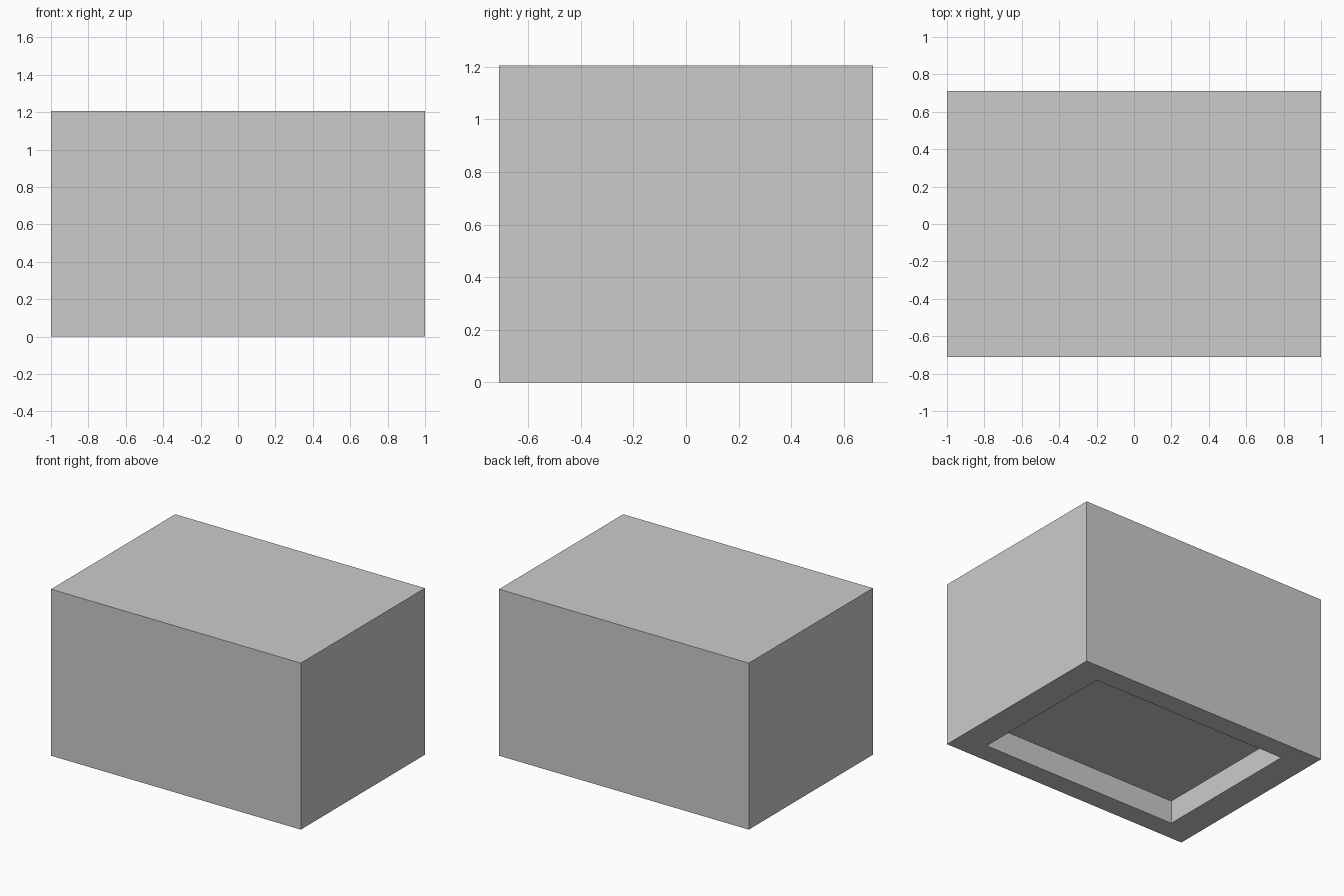
import bpy, bmesh
from mathutils import Vector

if "Cube" in bpy.data.objects:
    bpy.data.objects.remove(bpy.data.objects["Cube"])

WIDTH, DEPTH, HEIGHT = 2.0, 1.42, 1.205
RECESS_SCALE, RECESS_DEPTH = 0.787, 0.167

# Solid block standing on z = 0
bm = bmesh.new()
bmesh.ops.create_cube(bm, size=1)
for v in bm.verts:
    v.co = Vector((v.co.x * WIDTH, v.co.y * DEPTH, (v.co.z + 0.5) * HEIGHT))
bm.normal_update()

# Rectangular recess in the underside: inset the rim, then push a floor upward
bottom = min(bm.faces, key=lambda f: f.calc_center_median().z)
bmesh.ops.inset_individual(bm, faces=[bottom], thickness=0.05)
for v in bottom.verts:
    v.co.x = (1 if v.co.x > 0 else -1) * WIDTH / 2 * RECESS_SCALE
    v.co.y = (1 if v.co.y > 0 else -1) * DEPTH / 2 * RECESS_SCALE
floor = bmesh.ops.extrude_discrete_faces(bm, faces=[bottom])["faces"][0]
rim = [v.co.copy() for v in floor.verts]
bmesh.ops.translate(bm, verts=floor.verts[:], vec=(0, 0, RECESS_DEPTH))
bmesh.ops.recalc_face_normals(bm, faces=bm.faces[:])

mesh = bpy.data.meshes.new("box_body")
bm.to_mesh(mesh)
bm.free()
bpy.context.collection.objects.link(bpy.data.objects.new("box_body", mesh))
